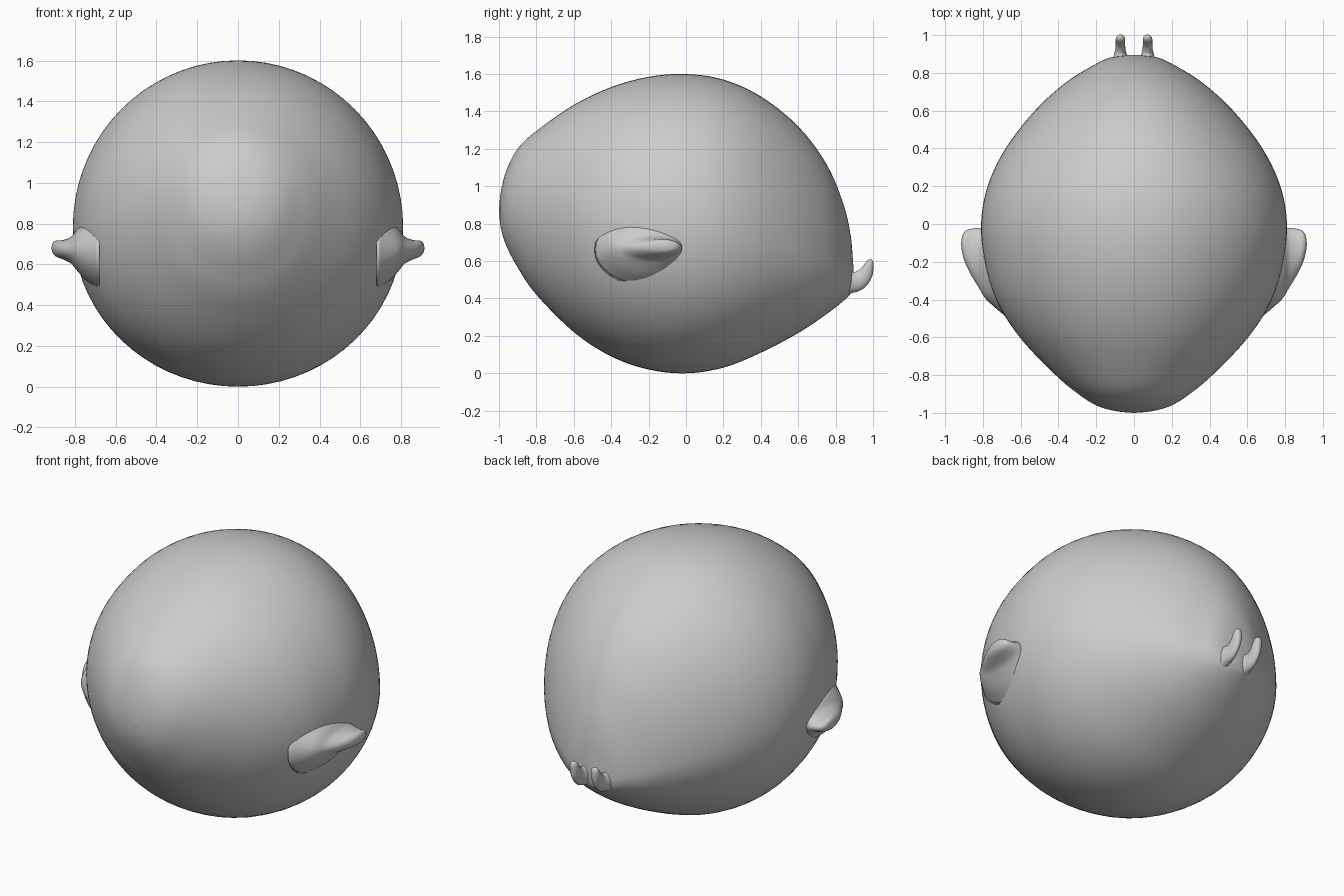
import bpy, bmesh, math
from mathutils import Vector

cube = bpy.data.objects.get("Cube")
if cube:
    bpy.data.objects.remove(cube, do_unlink=True)

grey = bpy.data.materials.new("soft grey")
grey.use_nodes = True
colour = (0.6, 0.6, 0.6, 1)
grey.diffuse_color = colour
grey.node_tree.nodes["Principled BSDF"].inputs["Base Color"].default_value = colour


def refine(rows, steps):
    """Catmull-Rom interpolation between rows of numbers."""
    rows = [Vector(r) for r in rows]
    padded = [2 * rows[0] - rows[1]] + rows + [2 * rows[-1] - rows[-2]]
    out = []
    for a, b, c, d in zip(padded, padded[1:], padded[2:], padded[3:]):
        for i in range(steps):
            t = i / steps
            out.append(b + (c - a) * (t / 2)
                       + (2 * a - 5 * b + 4 * c - d) * (t * t / 2)
                       + (3 * b - a - 3 * c + d) * (t ** 3 / 2))
    return out + [rows[-1]]


def loft(name, rings):
    """Skin a list of point rings and close both ends."""
    bm = bmesh.new()
    loops = [[bm.verts.new(p) for p in ring] for ring in rings]
    n = len(loops[0])
    for a, b in zip(loops, loops[1:]):
        for i in range(n):
            j = (i + 1) % n
            bm.faces.new((a[i], a[j], b[j], b[i]))
    bm.faces.new(loops[0])
    bm.faces.new(loops[-1])
    bmesh.ops.recalc_face_normals(bm, faces=bm.faces)
    mesh = bpy.data.meshes.new(name)
    bm.to_mesh(mesh)
    bm.free()
    mesh.materials.append(grey)
    for face in mesh.polygons:
        face.use_smooth = True
    obj = bpy.data.objects.new(name, mesh)
    bpy.context.collection.objects.link(obj)
    return obj


def circle(n):
    return [(math.cos(2 * math.pi * i / n), math.sin(2 * math.pi * i / n)) for i in range(n)]


# Body: y, top, bottom, half width, height of the widest line
body_rows = [
    (-1, .875, .865, .005, .87), (-.99, .97, .775, .1, .88), (-.96, 1.085, .68, .2, .89),
    (-.9, 1.2, .565, .295, .89), (-.8, 1.295, .42, .415, .87), (-.6, 1.435, .22, .605, .83),
    (-.4, 1.53, .09, .73, .8), (-.2, 1.585, .02, .79, .79), (0, 1.6, 0, .81, .78),
    (.2, 1.57, .03, .775, .76), (.4, 1.48, .11, .68, .72), (.6, 1.32, .215, .525, .66),
    (.75, 1.12, .315, .36, .6), (.84, .91, .385, .215, .54), (.88, .74, .425, .13, .52),
    (.895, .57, .47, .03, .51)]
rings = []
for y, top, low, wide, mid in refine(body_rows, 5):
    rings.append([(wide * c, y, mid + s * (top - mid if s > 0 else mid - low))
                  for c, s in circle(72)])
loft("body", rings)

# Side flippers: x, centre y, centre z, half length, half thickness
flipper_rows = [
    (.68, -.23, .66, .26, .19), (.75, -.22, .665, .21, .14), (.79, -.205, .67, .185, .1),
    (.82, -.18, .67, .16, .065), (.86, -.15, .672, .125, .047), (.89, -.125, .677, .09, .04),
    (.908, -.11, .68, .05, .027), (.915, -.105, .68, .004, .003)]
# Tail flippers: y, z, half width, half thickness along the path
tail_rows = [
    (.8, .475, .06, .08), (.87, .485, .042, .06), (.92, .495, .028, .052),
    (.958, .53, .025, .04), (.978, .575, .025, .026), (.985, .6, .018, .016),
    (.987, .612, .002, .002)]

for side, sign in (("left", 1), ("right", -1)):
    rings = [[(sign * x, y + ry * c, z + rz * s) for c, s in circle(32)]
             for x, y, z, ry, rz in refine(flipper_rows, 4)]
    loft(side + "_flipper", rings)

    path = refine(tail_rows, 4)
    rings = []
    for i, (y, z, rx, rt) in enumerate(path):
        step = path[min(i + 1, len(path) - 1)] - path[max(i - 1, 0)]
        along = Vector((step[0], step[1])).normalized()
        rings.append([(sign * .072 + rx * c, y - along.y * rt * s, z + along.x * rt * s)
                      for c, s in circle(20)])
    loft(side + "_tail_flipper", rings)
